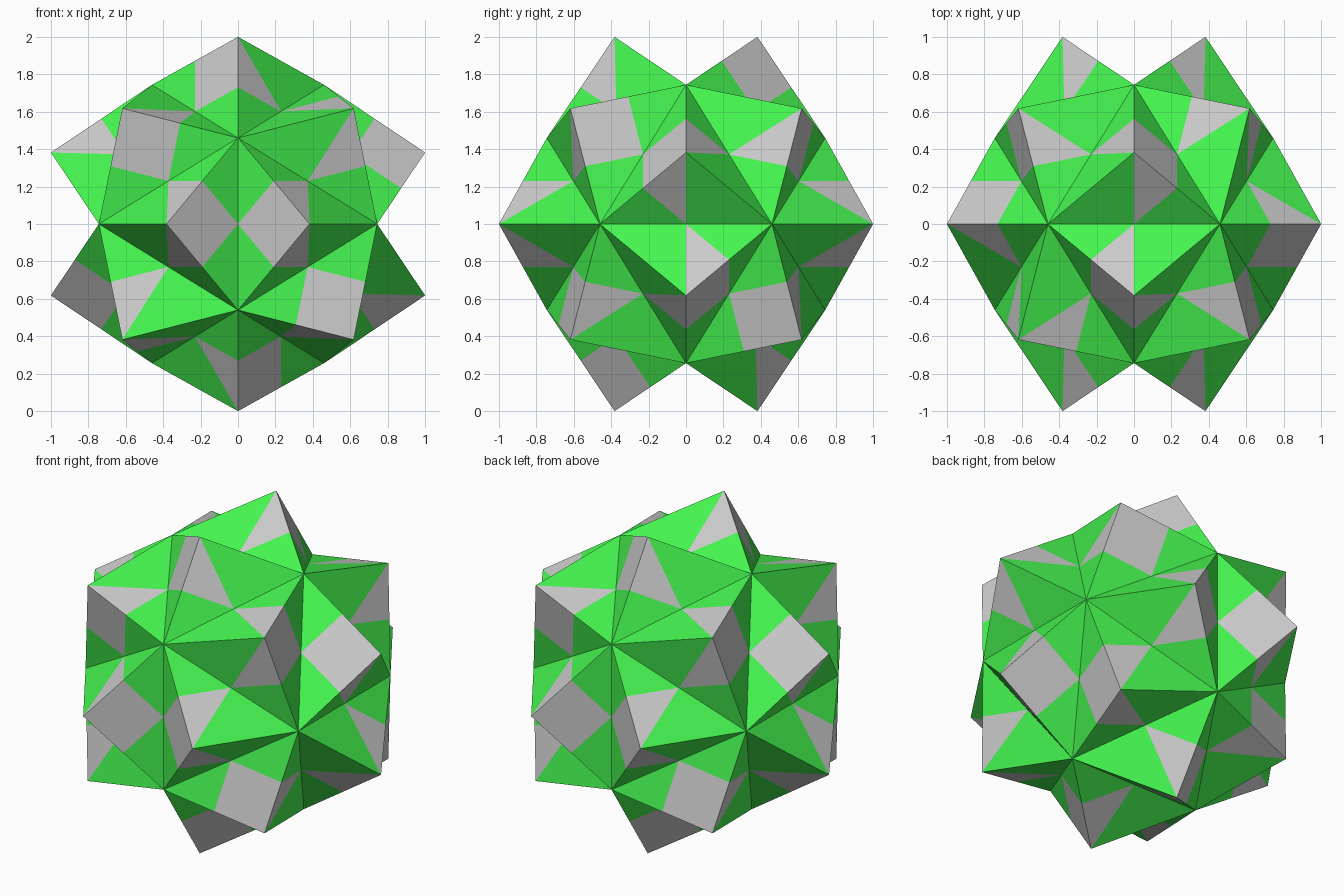
import bpy, bmesh
from math import sqrt
from mathutils import Vector

if "Cube" in bpy.data.objects:
    bpy.data.objects.remove(bpy.data.objects["Cube"])

PHI = (1 + sqrt(5)) / 2
K = 1 / PHI          # peak coordinate on the diagonals
S = K * K            # short peak coordinate
H = 0.4597           # valley points: short coordinate
L = H * PHI          # valley points: long coordinate

# Twelve valley points (icosahedron corners)
valleys = []
for s in (1, -1):
    for t in (1, -1):
        valleys += [Vector((0, s * L, t * H)), Vector((s * L, t * H, 0)), Vector((s * H, 0, t * L))]

# One peak per symmetry orbit, with the ridge end whose ridge stays fully green
seeds = [((0, -S, 1), (H, 0, L)),
         ((S, -1, 0), (L, -H, 0)),
         ((1, 0, S), (L, H, 0)),
         ((-K, -K, K), (-H, 0, L)),
         ((K, -K, K), (0, -L, H))]
half_turns = [(1, 1, 1), (1, -1, -1), (-1, 1, -1), (-1, -1, 1)]


def add_tri(bm, *pts):
    a, b, c = pts
    if (b - a).cross(c - a).dot(a + b + c) < 0:
        pts = (a, c, b)
    bm.faces.new([bm.verts.new(p + Vector((0, 0, 1))) for p in pts])


def finish(bm, name, mat=None):
    bmesh.ops.remove_doubles(bm, verts=bm.verts, dist=1e-4)
    me = bpy.data.meshes.new(name)
    bm.to_mesh(me)
    bm.free()
    ob = bpy.data.objects.new(name, me)
    bpy.context.collection.objects.link(ob)
    if mat:
        me.materials.append(mat)


green, grey = bmesh.new(), bmesh.new()

# Each peak is a three-sided paper pyramid; every side splits along its altitude
for peak, ridge in seeds:
    for turn in half_turns:
        p = Vector(peak) * Vector(turn)
        plain = Vector(ridge) * Vector(turn)
        base = sorted(valleys, key=lambda v: (v - p).length)[:3]
        for a in base:
            for b in base:
                if a is b:
                    continue
                m, q = (a + b) / 2, (p + a) / 2
                add_tri(green, q, a, m)
                is_plain = (a - plain).length < 0.01
                add_tri(green if is_plain else grey, p, q, m)

mat = bpy.data.materials.new("green_paper")
mat.diffuse_color = (0.06, 0.92, 0.08, 1)
mat.use_nodes = True
mat.node_tree.nodes["Principled BSDF"].inputs["Base Color"].default_value = mat.diffuse_color
finish(green, "green_folded_panels", mat)
finish(grey, "grey_peak_flaps")
